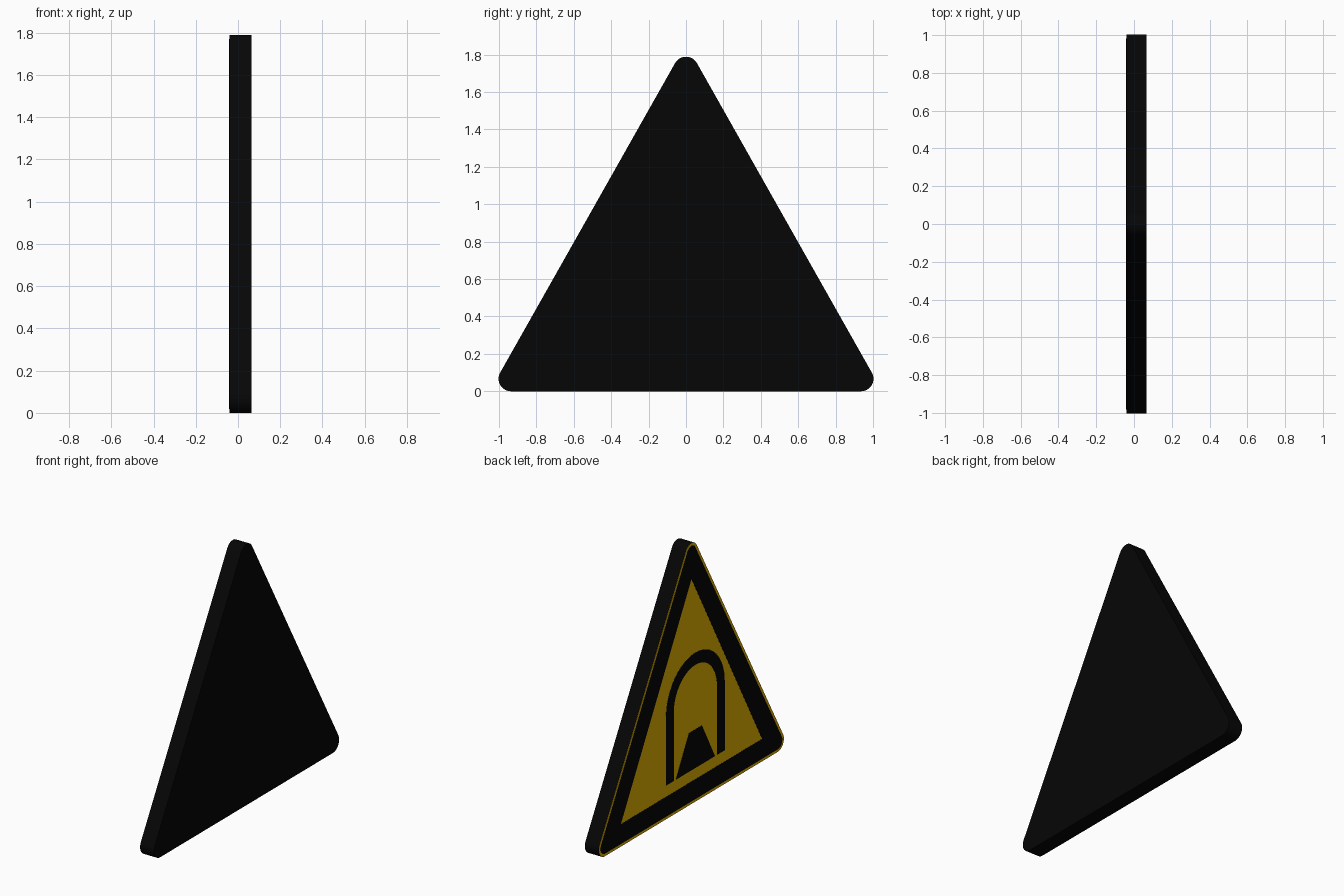
import bpy
import bmesh
from math import atan2, cos, sin, tan, pi
from mathutils import Matrix

if "Cube" in bpy.data.objects:
    bpy.data.objects.remove(bpy.data.objects["Cube"], do_unlink=True)

HALF_WIDTH, APEX, RADIUS = 1.05, 1.858, 0.067   # sharp-cornered outline, corner radius
BACK, FRONT, LAYER = 0.065, -0.040, 0.001       # the sign faces -x


def make_material(name, colour):
    mat = bpy.data.materials.new(name)
    mat.use_nodes = True
    mat.diffuse_color = (*colour, 1)
    bsdf = mat.node_tree.nodes["Principled BSDF"]
    bsdf.inputs["Base Color"].default_value = (*colour, 1)
    return mat


black = make_material("sign black", (0.0018, 0.0018, 0.0018))
yellow = make_material("warning yellow", (0.76, 0.45, 0.001))


def arc(cy, cz, r, start, end, steps=12):
    angles = [start + (end - start) * i / steps for i in range(steps + 1)]
    return [(cy + r * cos(a), cz + r * sin(a)) for a in angles]


def rounded_triangle(inset=0.0):
    base = atan2(APEX, HALF_WIDTH)
    side = pi / 2 - base
    cy = HALF_WIDTH - RADIUS / tan(base / 2)
    r = RADIUS - inset
    return (arc(cy, RADIUS, r, -pi / 2, side)
            + arc(0, APEX - RADIUS / sin(side), r, side, pi - side)
            + arc(-cy, RADIUS, r, pi - side, 1.5 * pi))


def plate(name, outlines, x0, x1, mat):
    """Extrude (y, z) outlines from x0 to x1; inner outlines become holes."""
    curve = bpy.data.curves.new(name, "CURVE")
    curve.dimensions, curve.fill_mode = "2D", "BOTH"
    curve.extrude = abs(x1 - x0) / 2
    for points in outlines:
        spline = curve.splines.new("POLY")
        spline.points.add(len(points) - 1)
        for p, (y, z) in zip(spline.points, points):
            p.co = (y, z, 0, 1)
        spline.use_cyclic_u = True
    helper = bpy.data.objects.new(name + " outline", curve)
    bpy.context.collection.objects.link(helper)
    graph = bpy.context.evaluated_depsgraph_get()
    mesh = bpy.data.meshes.new_from_object(helper.evaluated_get(graph))
    bpy.data.objects.remove(helper, do_unlink=True)

    # Stand the flat shape up so its thickness runs along x
    upright = Matrix(((0, 0, 1, (x0 + x1) / 2), (1, 0, 0, 0), (0, 1, 0, 0), (0, 0, 0, 1)))
    mesh.transform(upright)
    bm = bmesh.new()
    bm.from_mesh(mesh)
    bmesh.ops.remove_doubles(bm, verts=bm.verts, dist=1e-5)
    bmesh.ops.recalc_face_normals(bm, faces=bm.faces)
    for face in bm.faces:
        face.smooth = False
    bm.to_mesh(mesh)
    bm.free()
    mesh.materials.clear()
    mesh.materials.append(mat)
    mesh.name = name
    bpy.context.collection.objects.link(bpy.data.objects.new(name, mesh))


# Black body and the yellow panel on its face
plate("sign_body", [rounded_triangle()], FRONT, BACK, black)
plate("yellow_panel", [rounded_triangle(0.001)], FRONT - LAYER, FRONT, yellow)

# Black border, leaving a thin yellow rim outside it
window = [(-0.765, 0.155), (0.765, 0.155), (0, 1.543)]
paint = (FRONT - 2 * LAYER, FRONT - LAYER)
plate("border", [rounded_triangle(0.019), window], *paint, black)

# Tunnel arch symbol
CENTRE, FLOOR, SPRING = -0.043, 0.232, 0.705
outer, inner = 0.317, 0.234
arch = ([(CENTRE + outer, FLOOR)] + arc(CENTRE, SPRING, outer, 0, pi, 32)
        + [(CENTRE - outer, FLOOR), (CENTRE - inner, FLOOR)]
        + arc(CENTRE, SPRING, inner, pi, 0, 32) + [(CENTRE + inner, FLOOR)])
plate("tunnel_arch", [arch], *paint, black)

# Road running into the tunnel
road = [(CENTRE + w, z) for w, z in
        ((0.212, FLOOR), (0.07, 0.497), (-0.07, 0.497), (-0.212, FLOOR))]
plate("road", [road], *paint, black)
